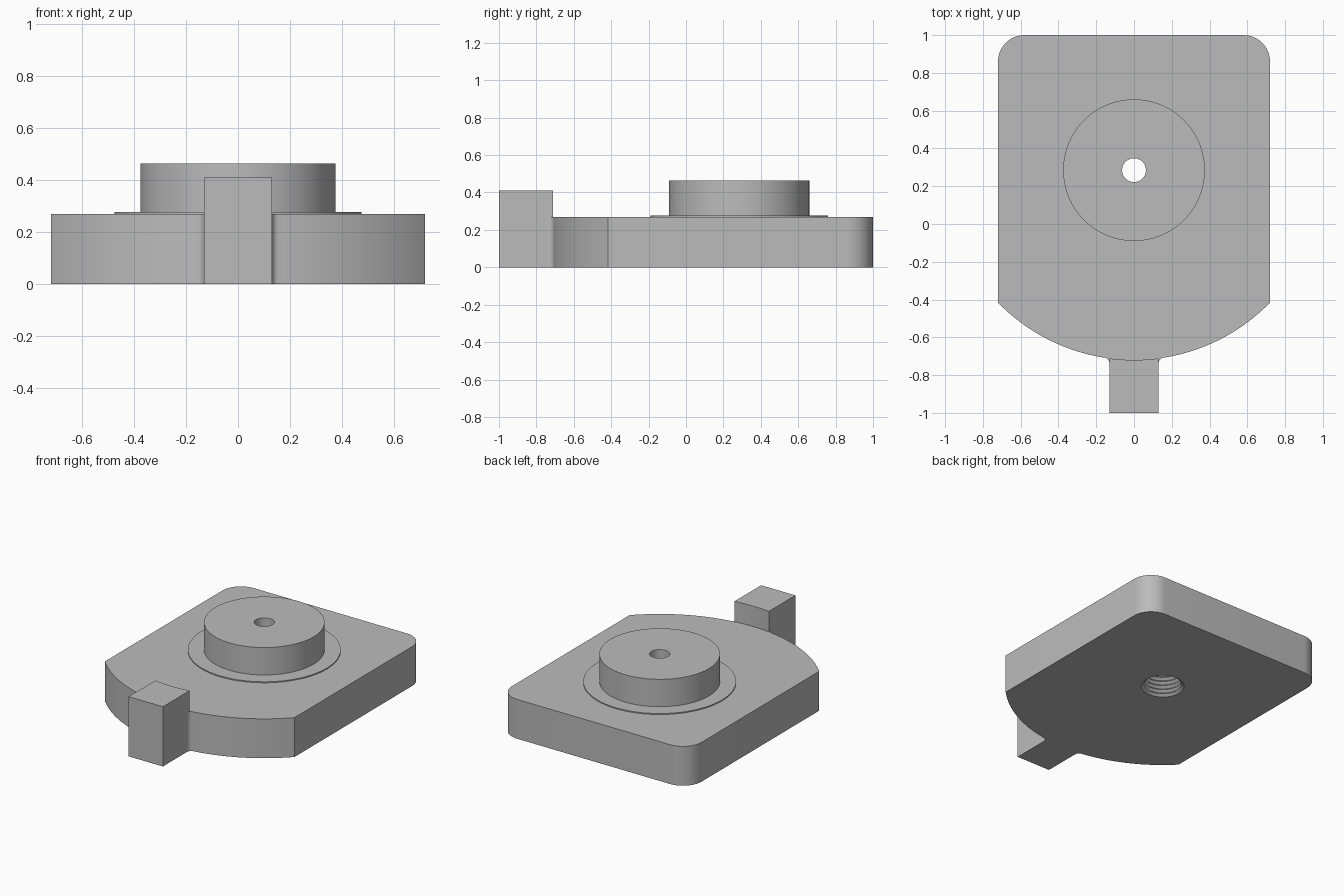
import bpy, bmesh
from math import sin, cos, pi, sqrt, atan2, radians

cube = bpy.data.objects.get("Cube")
if cube:
    bpy.data.objects.remove(cube, do_unlink=True)

CY = 0.285            # shared centre of boss, bore and rounded nose
NOSE_R = 1.005
HALF_W, BACK = 0.72, 1.0
PLATE_H, TAB_H = 0.27, 0.41
TAB_W, FILLET = 0.13, 0.03
BORE_R, COLLAR_R = 0.137, 0.475
SEGS = 96

grey = bpy.data.materials.new("machined grey")
grey.use_nodes = True
colour = (0.5, 0.5, 0.5, 1)
grey.diffuse_color = colour
grey.node_tree.nodes["Principled BSDF"].inputs["Base Color"].default_value = colour


def finish(bm, name):
    mesh = bpy.data.meshes.new(name)
    bm.to_mesh(mesh)
    bm.free()
    mesh.materials.append(grey)
    ob = bpy.data.objects.new(name, mesh)
    bpy.context.collection.objects.link(ob)
    bpy.ops.object.select_all(action='DESELECT')
    ob.select_set(True)
    bpy.context.view_layer.objects.active = ob
    bpy.ops.object.shade_smooth_by_angle(angle=radians(30))
    return ob


def arc(cx, cy, r, start, end, n):
    steps = [start + (end - start) * i / n for i in range(n + 1)]
    return [(cx + r * cos(a), cy + r * sin(a)) for a in steps]


def loop(bm, pts, z):
    return [bm.verts.new((x, y, z)) for x, y in pts]


def ring_edges(bm, verts):
    out = []
    for a, b in zip(verts, verts[1:] + verts[:1]):
        out.append(bm.edges.get((a, b)) or bm.edges.new((a, b)))
    return out


def bridge(bm, low, high):
    n = len(low)
    for i in range(n):
        j = (i + 1) % n
        bm.faces.new((low[i], low[j], high[j], high[i]))


def prism(name, outline, height, holes=(None, None)):
    """Upright solid from a counter-clockwise outline, with optional round cap holes."""
    bm = bmesh.new()
    rings = [loop(bm, outline, z) for z in (0, height)]
    bridge(bm, *rings)
    for ring, hole, z, up in zip(rings, holes, (0, height), (-1, 1)):
        edges = ring_edges(bm, ring)
        if hole:
            edges += ring_edges(bm, loop(bm, arc(0, CY, hole, 0, 2 * pi, SEGS)[:-1], z))
        res = bmesh.ops.triangle_fill(bm, edges=edges, use_beauty=True, normal=(0, 0, up))
        for f in res["geom"]:
            if isinstance(f, bmesh.types.BMFace):
                f.normal_update()
                if f.normal.z * up < 0:
                    f.normal_flip()
    return finish(bm, name)


def lathe(name, profile):
    bm = bmesh.new()
    rings = [loop(bm, arc(0, CY, r, 0, 2 * pi, SEGS)[:-1], z) for r, z in profile]
    for low, high in zip(rings, rings[1:]):
        bridge(bm, low, high)
    return finish(bm, name)


# Base plate: rounded back corners, curved nose, small fillets beside the tab
corner = 0.14
fx = TAB_W + FILLET
fy = CY - sqrt((NOSE_R + FILLET) ** 2 - fx ** 2)
touch = atan2(fy - CY, fx)
half = arc(fx, fy, FILLET, pi, touch + pi, 8)
nose_end = -atan2(sqrt(NOSE_R ** 2 - HALF_W ** 2), HALF_W)
half += arc(0, CY, NOSE_R, touch, nose_end, 24)[1:]
half += arc(HALF_W - corner, BACK - corner, corner, 0, pi / 2, 12)
tab_angle = atan2(-sqrt(NOSE_R ** 2 - TAB_W ** 2), TAB_W)
tab_back = arc(0, CY, NOSE_R, -pi - tab_angle, tab_angle, 8)
outline = half + [(-x, y) for x, y in reversed(half)] + tab_back
prism("base_plate", outline, PLATE_H, (BORE_R, COLLAR_R))

# Front tab, its back following the nose curve
prism("front_tab", [(-TAB_W, -1), (TAB_W, -1)] + tab_back[::-1], TAB_H)

# Boss with thin collar, through hole and threaded bore underneath
collar_z, boss_z, boss_r, hole_r = 0.277, 0.465, 0.375, 0.063
profile = [(COLLAR_R, PLATE_H), (COLLAR_R, collar_z), (boss_r, collar_z),
           (boss_r, boss_z), (hole_r, boss_z), (hole_r, PLATE_H)]
turns = 9
for i in range(2 * turns + 1):
    profile.append((BORE_R - 0.018 * (i % 2), PLATE_H * (1 - i / (2 * turns))))
lathe("boss_and_threaded_bore", profile)
